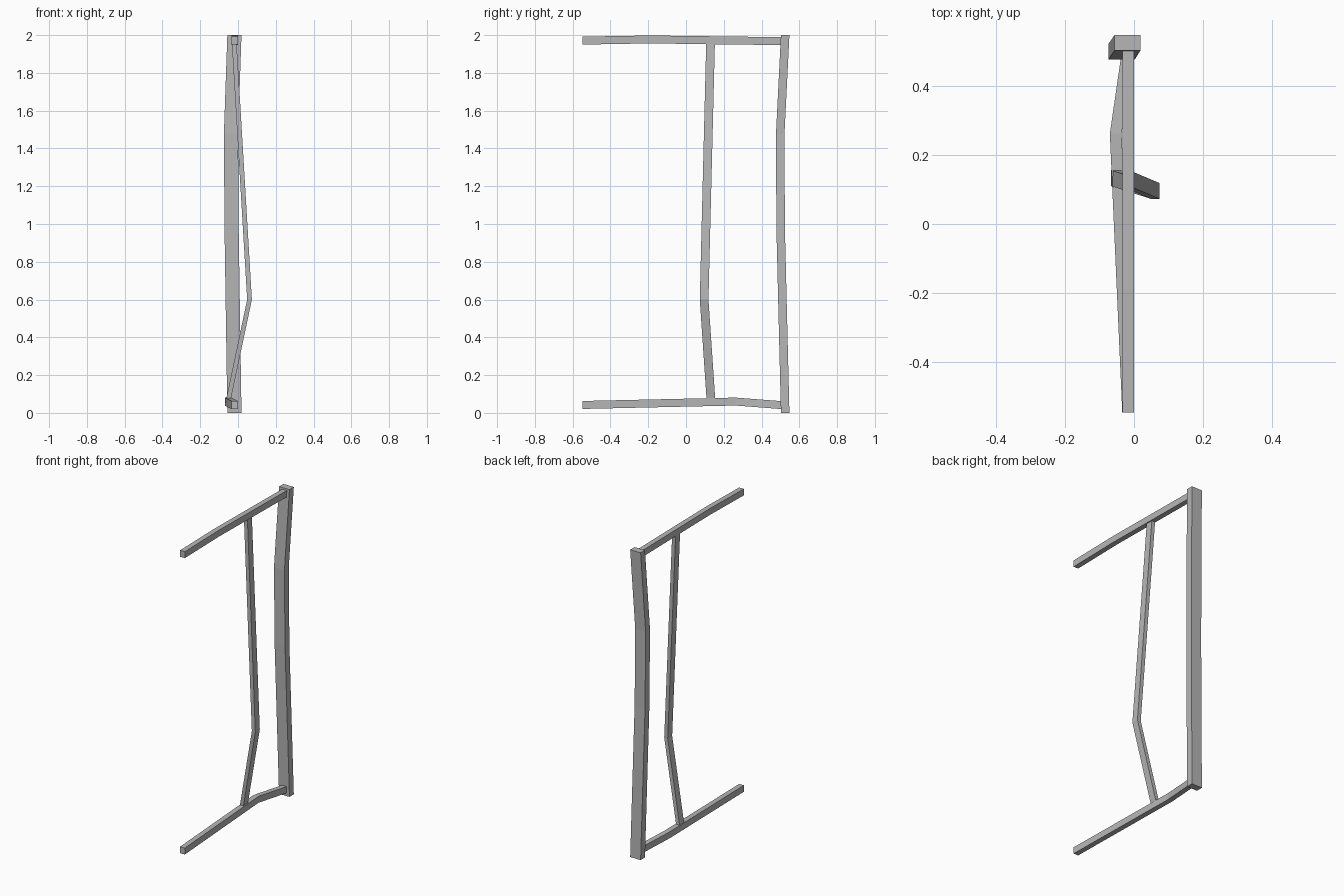
import bpy
import bmesh

cube = bpy.data.objects.get("Cube")
if cube:
    bpy.data.objects.remove(cube, do_unlink=True)

grey = bpy.data.materials.new("weathered_grey")
grey.use_nodes = True
GREY = (0.47, 0.47, 0.47, 1.0)
grey.diffuse_color = GREY
grey.node_tree.nodes["Principled BSDF"].inputs["Base Color"].default_value = GREY


def bent_bar(name, path, width, depth, upright):
    """Sweep a rectangle along a bent centre line, keeping sections level
    for upright bars and vertical for bars running along y."""
    bm = bmesh.new()
    rings = []
    for x, y, z in path:
        ring = []
        for a, b in ((-1, -1), (1, -1), (1, 1), (-1, 1)):
            u, v = a * width / 2, b * depth / 2
            offset = (u, v, 0) if upright else (u, 0, v)
            ring.append(bm.verts.new((x + offset[0], y + offset[1], z + offset[2])))
        rings.append(ring)
    for low, high in zip(rings, rings[1:]):
        for i in range(4):
            j = (i + 1) % 4
            bm.faces.new((low[i], low[j], high[j], high[i]))
    bm.faces.new(rings[0])
    bm.faces.new(rings[-1])
    bmesh.ops.recalc_face_normals(bm, faces=bm.faces)
    mesh = bpy.data.meshes.new(name)
    bm.to_mesh(mesh)
    bm.free()
    mesh.materials.append(grey)
    obj = bpy.data.objects.new(name, mesh)
    bpy.context.scene.collection.objects.link(obj)
    return obj


# Main post, bowed forward above the middle
bent_bar("post", [(-0.019, 0.525, 0), (-0.034, 0.501, 0.98),
                  (-0.037, 0.499, 1.48), (-0.019, 0.525, 2)],
         0.075, 0.045, True)

# Rails, running from the open front end into the post
bent_bar("top_rail", [(-0.017, -0.547, 1.971), (-0.017, -0.19, 1.977),
                      (-0.017, 0.51, 1.968)], 0.034, 0.042, False)
bent_bar("bottom_rail", [(-0.017, -0.547, 0.042), (-0.053, 0.262, 0.06),
                         (-0.017, 0.51, 0.041)], 0.034, 0.042, False)

# Thin bent brace between the rails
bent_bar("brace", [(-0.054, 0.133, 0.055), (0.061, 0.096, 0.6),
                   (-0.02, 0.13, 1.96)], 0.025, 0.046, True)
